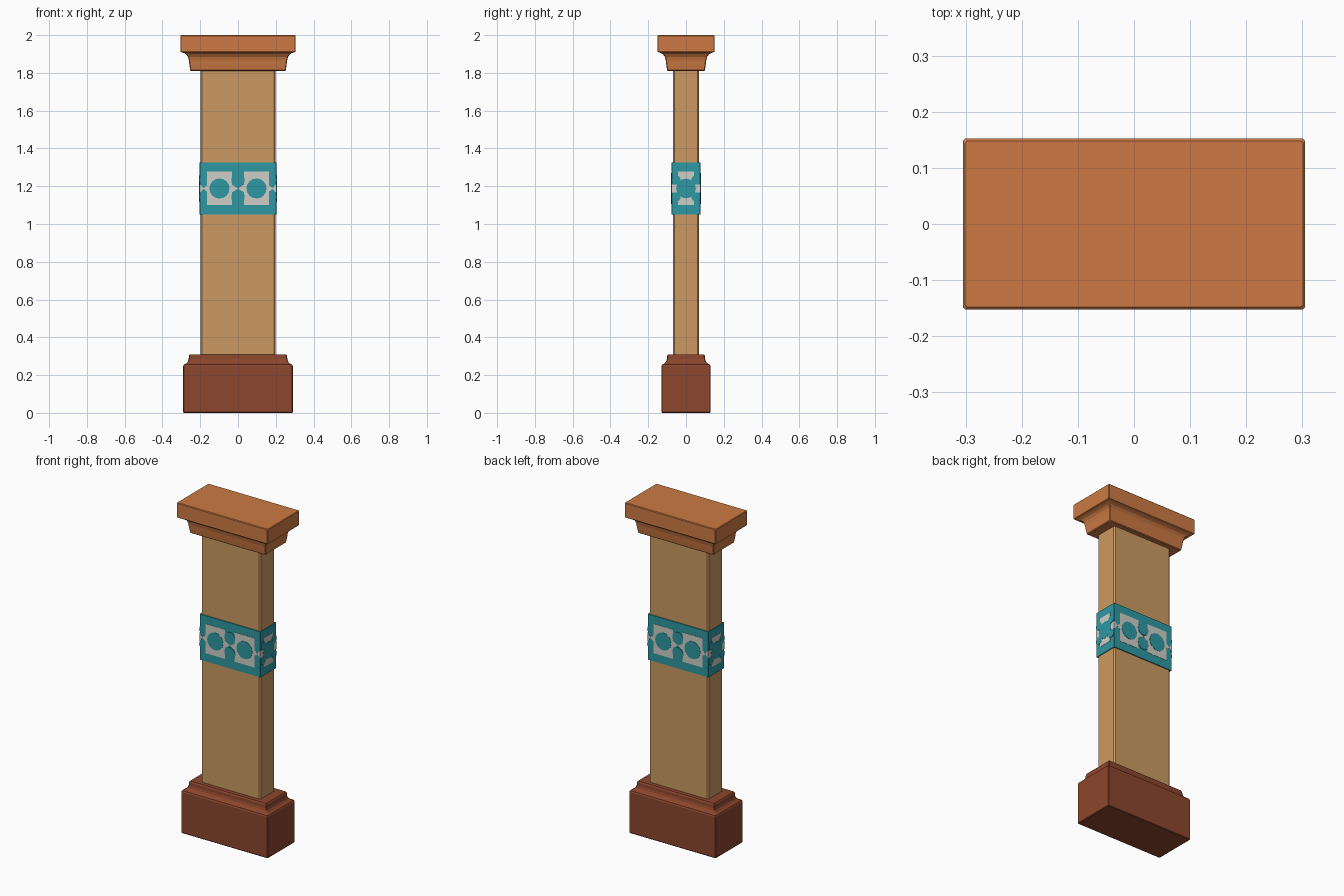
import bpy, bmesh, math

if "Cube" in bpy.data.objects:
    bpy.data.objects.remove(bpy.data.objects["Cube"])


def material(name, rgb):
    m = bpy.data.materials.new(name)
    lin = [(c / 255 / 12.92) if c < 11 else ((c / 255 + 0.055) / 1.055) ** 2.4 for c in rgb]
    m.diffuse_color = (*lin, 1)
    m.use_nodes = True
    m.node_tree.nodes["Principled BSDF"].inputs["Base Color"].default_value = m.diffuse_color
    return m


ORANGE = material("orange clay", (205, 122, 67))
TAN = material("tan stone", (204, 154, 98))
BROWN = material("red brown", (140, 70, 45))
TEAL = material("teal tile", (45, 153, 163))
WHITE = material("off white tile", (207, 206, 198))


def finish(bm, name, mat):
    bmesh.ops.recalc_face_normals(bm, faces=bm.faces)
    me = bpy.data.meshes.new(name)
    bm.to_mesh(me)
    bm.free()
    me.materials.append(mat)
    ob = bpy.data.objects.new(name, me)
    bpy.context.collection.objects.link(ob)
    return ob


def stack(name, profile, mat, chamfer=0.004):
    """Loft rectangular rings (half x, half y, z) with chamfered corners."""
    bm = bmesh.new()
    rings = []
    for hx, hy, z in profile:
        c = chamfer
        pts = [(hx - c, -hy), (hx, -hy + c), (hx, hy - c), (hx - c, hy),
               (-hx + c, hy), (-hx, hy - c), (-hx, -hy + c), (-hx + c, -hy)]
        rings.append([bm.verts.new((x, y, z)) for x, y in pts])
    for a, b in zip(rings, rings[1:]):
        for i in range(8):
            j = (i + 1) % 8
            bm.faces.new((a[i], a[j], b[j], b[i]))
    bm.faces.new(rings[0][::-1])
    bm.faces.new(rings[-1])
    return finish(bm, name, mat)


def grow(hx, hy, steps):
    """Profile rings from (outward offset, z) pairs."""
    return [(hx + d, hy + d, z) for d, z in steps]


# Base block with stepped cove on top
stack("base", grow(0.25, 0.09, [(0.037, 0), (0.04, 0.004), (0.04, 0.248), (0.036, 0.256),
      (0.024, 0.262), (0.015, 0.272), (0.011, 0.285), (0.01, 0.303), (0.005, 0.31)]), BROWN)

# Shaft
stack("shaft", grow(0.198, 0.07, [(0, 0.305), (0, 1.815)]), TAN, 0.008)

# Capital with cove under the slab
stack("capital", grow(0.25, 0.097, [(-0.002, 1.81), (0.003, 1.814), (0.007, 1.84), (0.010, 1.865),
      (0.015, 1.885), (0.025, 1.899), (0.038, 1.906), (0.052, 1.91), (0.055, 1.915),
      (0.055, 1.996), (0.051, 2.0)]), ORANGE)

# Tile band
BX, BY, ZC = 0.203, 0.076, 1.188
stack("tile_band", [(BX, BY, 1.05), (BX, BY, 1.325)], TEAL, 0.002)


def disc(u, z, r):
    return [(u + r * math.cos(k * math.pi / 8), z + r * math.sin(k * math.pi / 8)) for k in range(16)]


def rect(u, w, z0, z1):
    return [(u - w, z0), (u + w, z0), (u + w, z1), (u - w, z1)]


def triangle(base, tip, h):
    return [(base, ZC - h), (tip, ZC), (base, ZC + h)]


def plates(name, shapes, side, depth, mat):
    """Thin plates laid on one side of the band; side 0..3 = front, right, back, left."""
    bm = bmesh.new()
    dist = BX if side % 2 else BY
    a = side * math.pi / 2
    ca, sa = round(math.cos(a)), round(math.sin(a))

    def place(u, z, out):
        x, y = u, -(dist + out)
        return bm.verts.new((x * ca - y * sa, x * sa + y * ca, z))

    for pts in shapes:
        back = [place(u, z, -0.001) for u, z in pts]
        front = [place(u, z, depth) for u, z in pts]
        bm.faces.new(front)
        bm.faces.new(back[::-1])
        for i in range(len(pts)):
            j = (i + 1) % len(pts)
            bm.faces.new((back[i], back[j], front[j], front[i]))
    finish(bm, name, mat)


# Painted ornament: white panels and links, teal discs on top
for side, label in enumerate(("front", "right", "back", "left")):
    if side % 2 == 0:
        white = [rect(u, 0.066, 1.1, 1.277) for u in (-0.098, 0.098)]
        for s in (-1, 1):
            white += [triangle(s * 0.034, 0, 0.022), triangle(s * 0.162, s * 0.188, 0.018),
                      triangle(s * 0.202, s * 0.182, 0.025)]
        teal = [disc(u, ZC, 0.053) for u in (-0.098, 0.098)]
        teal += [disc(0, ZC + s * 0.045, 0.036) for s in (-1, 1)]
    else:
        white = [rect(0, 0.042, 1.1, 1.277)]
        white += [rect(s * 0.054, 0.021, ZC - 0.022, ZC + 0.022) for s in (-1, 1)]
        teal = [disc(0, ZC, 0.052)]
        teal += [disc(s * 0.052, ZC + t * 0.045, 0.024) for s in (-1, 1) for t in (-1, 1)]
    plates(label + "_white_tiles", white, side, 0.0015, WHITE)
    plates(label + "_teal_discs", teal, side, 0.003, TEAL)
